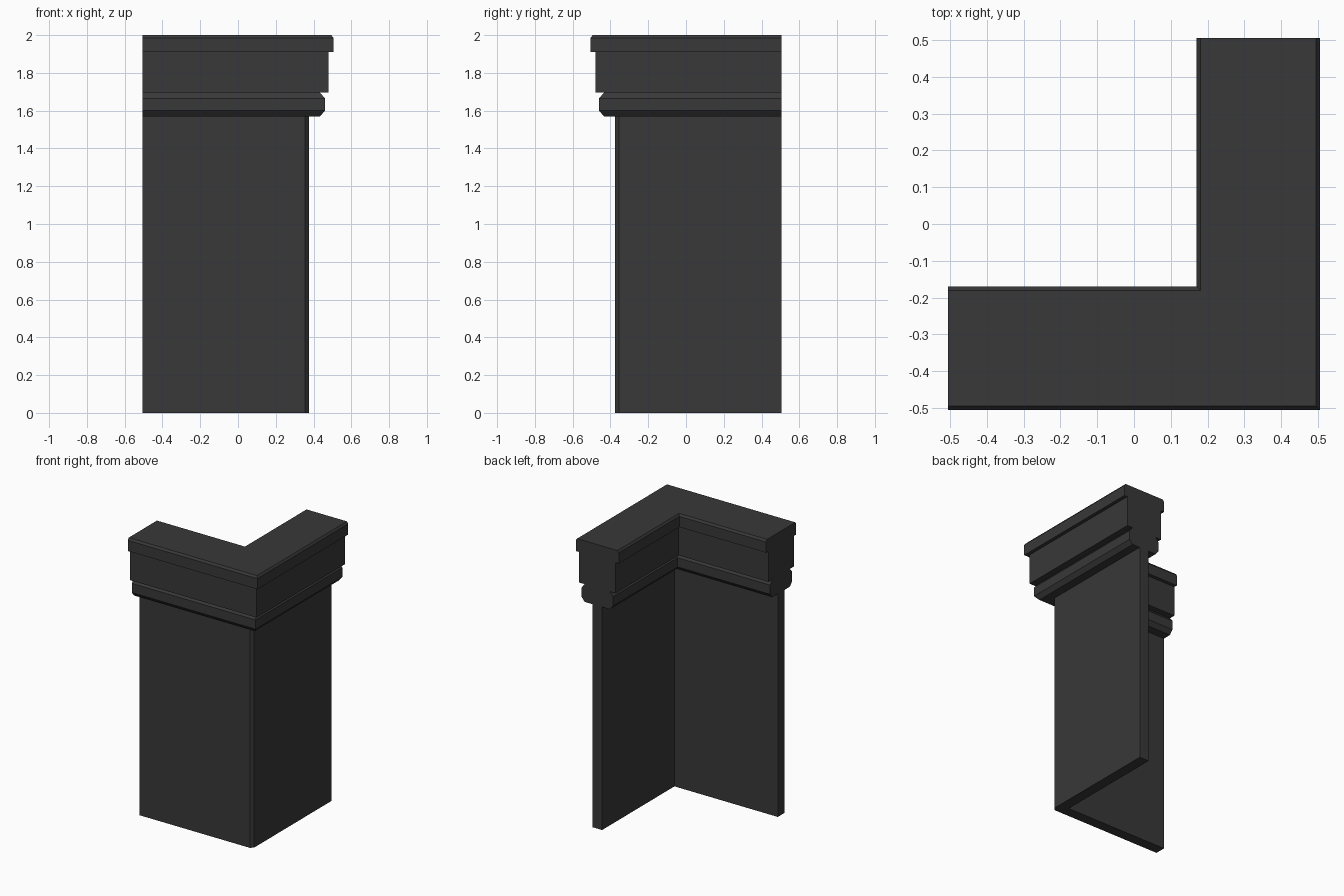
import bpy, bmesh

if "Cube" in bpy.data.objects:
    bpy.data.objects.remove(bpy.data.objects["Cube"])

C, END = 0.3375, 0.505   # wall centre line and open-end position


def make_object(name, bm):
    bmesh.ops.recalc_face_normals(bm, faces=bm.faces[:])
    mesh = bpy.data.meshes.new(name)
    bm.to_mesh(mesh)
    bm.free()
    mat = bpy.data.materials.get("dark_stone")
    if not mat:
        mat = bpy.data.materials.new("dark_stone")
        mat.diffuse_color = (0.04, 0.04, 0.04, 1)
        mat.use_nodes = True
        mat.node_tree.nodes["Principled BSDF"].inputs["Base Color"].default_value = mat.diffuse_color
    mesh.materials.append(mat)
    ob = bpy.data.objects.new(name, mesh)
    bpy.context.collection.objects.link(ob)
    return ob


def corner_sweep(half_profile):
    """Mirror a (half width, z) profile and sweep it round the mitred corner."""
    profile = half_profile + [(-d, z) for d, z in reversed(half_profile)]
    bm = bmesh.new()
    rings = []
    for place in (lambda d: (-END, -C - d),
                  lambda d: (C + d, -C - d),
                  lambda d: (C + d, END)):
        rings.append([bm.verts.new((*place(d), z)) for d, z in profile])
    n = len(profile)
    for a, b in zip(rings, rings[1:]):
        for i in range(n):
            j = (i + 1) % n
            bm.faces.new((a[i], a[j], b[j], b[i]))
    bm.faces.new(rings[0])
    bm.faces.new(rings[-1])
    return bm


# Thin corner wall with a chamfered outer edge
bm = corner_sweep([(0.0375, 0), (0.0375, 1.575)])
outer = [e for e in bm.edges
         if all(v.co.x > 0.37 and v.co.y < -0.37 for v in e.verts)]
bmesh.ops.bevel(bm, geom=outer, offset=0.02, segments=1, affect='EDGES')
make_object("corner_wall", bm)

# Moulded cap: lower bead, frieze and top slab
make_object("moulded_cap", corner_sweep([
    (0.0975, 1.57), (0.1225, 1.60), (0.1225, 1.665), (0.0975, 1.695),
    (0.1425, 1.695), (0.1425, 1.91),
    (0.1675, 1.91), (0.1675, 1.985), (0.157, 2.0)]))
